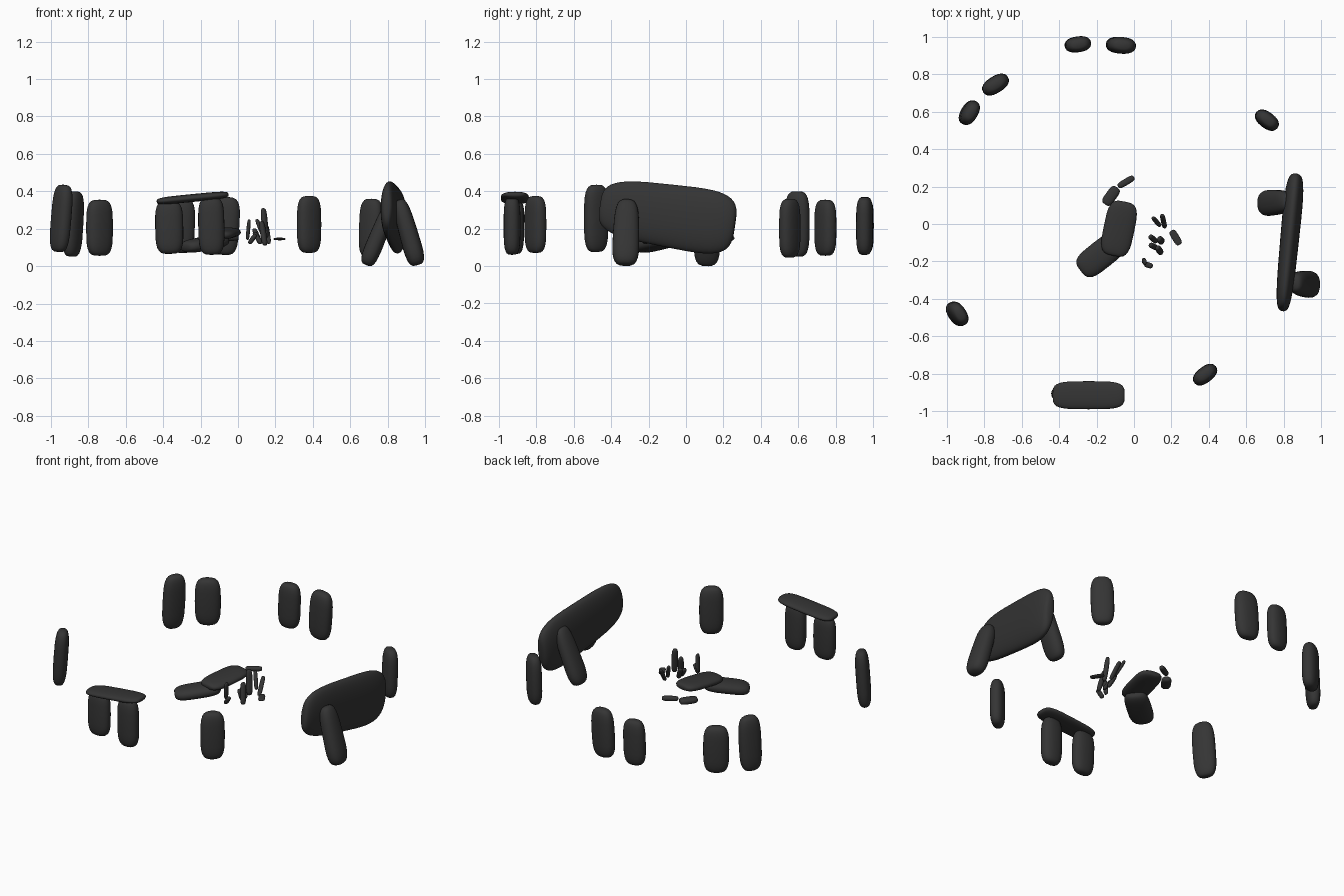
import bpy, bmesh, math
from mathutils import Vector

mat = bpy.data.materials.new("dark_grey_stone")
mat.diffuse_color = (0.035, 0.035, 0.035, 1)


def spow(v, e):
    return math.copysign(abs(v) ** e, v)


def stone(name, p0, p1, width, thick, side, end=0.55, rnd=0.85, taper=0.0, seg=24, rings=14):
    """Rounded boulder stretched from p0 to p1; width runs along side."""
    p0, p1 = Vector(p0), Vector(p1)
    axis = p1 - p0
    half, c = axis.length / 2, (p0 + p1) / 2
    a = axis.normalized()
    s = Vector(side)
    s = (s - a * s.dot(a)).normalized()
    t = a.cross(s)
    bm = bmesh.new()
    loops = []
    for i in range(1, rings):
        ph = -math.pi / 2 + math.pi * i / rings
        h, r = spow(math.sin(ph), end), math.cos(ph) ** end
        r *= 1 - taper * h
        loops.append([bm.verts.new(c + a * half * h
                      + s * (width / 2 * r * spow(math.cos(q), rnd))
                      + t * (thick / 2 * r * spow(math.sin(q), rnd)))
                      for q in (2 * math.pi * k / seg for k in range(seg))])
    for lo, hi in zip(loops, loops[1:]):
        for k in range(seg):
            n = (k + 1) % seg
            bm.faces.new((lo[k], lo[n], hi[n], hi[k]))
    for loop, p in ((loops[0], p0), (loops[-1], p1)):
        tip = bm.verts.new(p)
        for k in range(seg):
            bm.faces.new((loop[k], loop[(k + 1) % seg], tip))
    bmesh.ops.recalc_face_normals(bm, faces=bm.faces)
    me = bpy.data.meshes.new(name)
    bm.to_mesh(me)
    bm.free()
    for f in me.polygons:
        f.use_smooth = True
    me.materials.append(mat)
    ob = bpy.data.objects.new(name, me)
    bpy.context.collection.objects.link(ob)
    return ob


def flat(deg):
    return (math.cos(math.radians(deg)), math.sin(math.radians(deg)), 0)


# Ring of standing stones: x, y, bottom z, top z, width, thickness, yaw, lean x
for i, (x, y, z0, z1, w, t, yaw, lean) in enumerate([
        (-0.30, 0.96, 0.07, 0.36, 0.14, 0.085, 8, 0.01),
        (-0.07, 0.955, 0.06, 0.37, 0.155, 0.09, -5, 0.02),
        (-0.74, 0.745, 0.055, 0.355, 0.155, 0.09, 32, 0),
        (-0.88, 0.595, 0.05, 0.40, 0.14, 0.085, 60, 0.02),
        (0.71, 0.555, 0.045, 0.36, 0.14, 0.085, -38, 0.01),
        (-0.945, -0.48, 0.075, 0.435, 0.14, 0.085, -58, 0.03),
        (0.38, -0.805, 0.07, 0.375, 0.145, 0.085, 38, 0)]):
    stone(f"standing_stone_{i + 1}", (x - lean / 2, y, z0), (x + lean / 2, y, z1), w, t, flat(yaw))

# Two posts with a lintel at the front
stone("lintel_post_left", (-0.365, -0.91, 0.065), (-0.37, -0.905, 0.35), 0.15, 0.085, (1, 0, 0))
stone("lintel_post_right", (-0.14, -0.93, 0.06), (-0.145, -0.93, 0.37), 0.14, 0.09, (1, 0, 0))
stone("lintel", (-0.435, -0.915, 0.345), (-0.05, -0.915, 0.383), 0.15, 0.042, (0, 1, 0), end=0.5)

# Great upright slab with two leaning props
stone("great_slab", (0.795, -0.46, 0.325), (0.865, 0.262, 0.215), 0.335, 0.10, (0, 0, 1),
      end=0.52, rnd=0.95, taper=-0.1, seg=40, rings=24)
stone("slab_prop_front", (0.96, -0.325, 0.005), (0.86, -0.315, 0.355), 0.14, 0.10, (0, 1, 0), taper=0.1)
stone("slab_prop_back", (0.685, 0.11, 0.005), (0.825, 0.12, 0.345), 0.135, 0.09, (0, 1, 0), taper=0.1)

# Fallen stones in the middle
stone("fallen_stone_upper", (-0.11, -0.17, 0.165), (-0.05, 0.12, 0.185), 0.165, 0.055, (1, 0, 0))
stone("fallen_stone_lower", (-0.285, -0.25, 0.10), (-0.07, -0.08, 0.14), 0.15, 0.075, flat(-52))
stone("fallen_chip_1", (-0.155, 0.105, 0.13), (-0.09, 0.195, 0.13), 0.06, 0.04, flat(-35))
stone("fallen_chip_2", (-0.085, 0.20, 0.15), (0.0, 0.25, 0.15), 0.035, 0.03, flat(120))

# Cluster of small slivers
for i, (p0, p1, w, t, yaw) in enumerate([
        ((0.14, -0.01, 0.15), (0.10, 0.035, 0.25), 0.025, 0.02, 45),
        ((0.165, -0.02, 0.12), (0.15, 0.05, 0.22), 0.028, 0.02, 0),
        ((0.15, -0.095, 0.15), (0.135, -0.08, 0.31), 0.04, 0.03, 60),
        ((0.145, -0.155, 0.11), (0.125, -0.125, 0.24), 0.035, 0.03, 60),
        ((0.12, -0.095, 0.12), (0.085, -0.065, 0.20), 0.03, 0.025, 50),
        ((0.125, -0.13, 0.12), (0.085, -0.11, 0.18), 0.03, 0.025, 60),
        ((0.05, -0.195, 0.14), (0.06, -0.205, 0.25), 0.035, 0.02, 90),
        ((0.06, -0.215, 0.12), (0.095, -0.225, 0.17), 0.03, 0.025, 80),
        ((0.20, -0.035, 0.145), (0.245, -0.11, 0.145), 0.04, 0.014, 30)]):
    stone(f"small_sliver_{i + 1}", p0, p1, w, t, flat(yaw), seg=16, rings=10)
